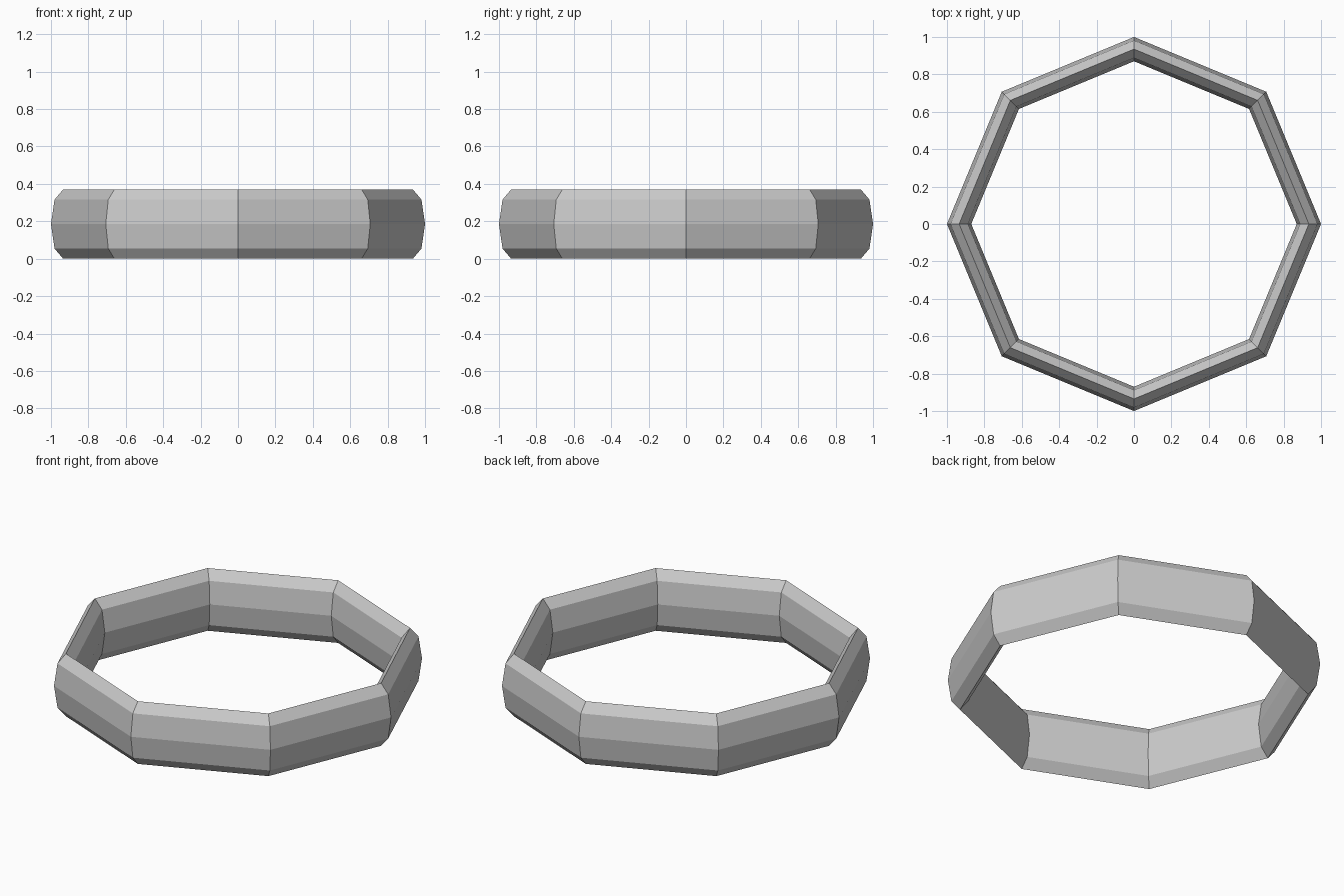
import bpy

# Remove the default cube
cube = bpy.data.objects.get("Cube")
if cube:
    bpy.data.objects.remove(cube, do_unlink=True)

OUTER, INNER, HEIGHT = 1.0, 0.87, 0.37
SIDES = 8
minor = (OUTER - INNER) / 2

# Plain grey material
grey = bpy.data.materials.new("grey")
grey.use_nodes = True
colour = (0.6, 0.6, 0.6, 1)
grey.diffuse_color = colour
grey.node_tree.nodes["Principled BSDF"].inputs["Base Color"].default_value = colour

# Eight-sided ring with a tall oval section
bpy.ops.mesh.primitive_torus_add(
    major_segments=SIDES, minor_segments=SIDES,
    major_radius=OUTER - minor, minor_radius=minor,
    location=(0, 0, HEIGHT / 2))
ring = bpy.context.object
ring.name = "ring_band"
ring.scale.z = HEIGHT / (2 * minor)
bpy.ops.object.transform_apply(location=False, rotation=False, scale=True)
bpy.ops.object.shade_flat()
ring.data.materials.append(grey)
